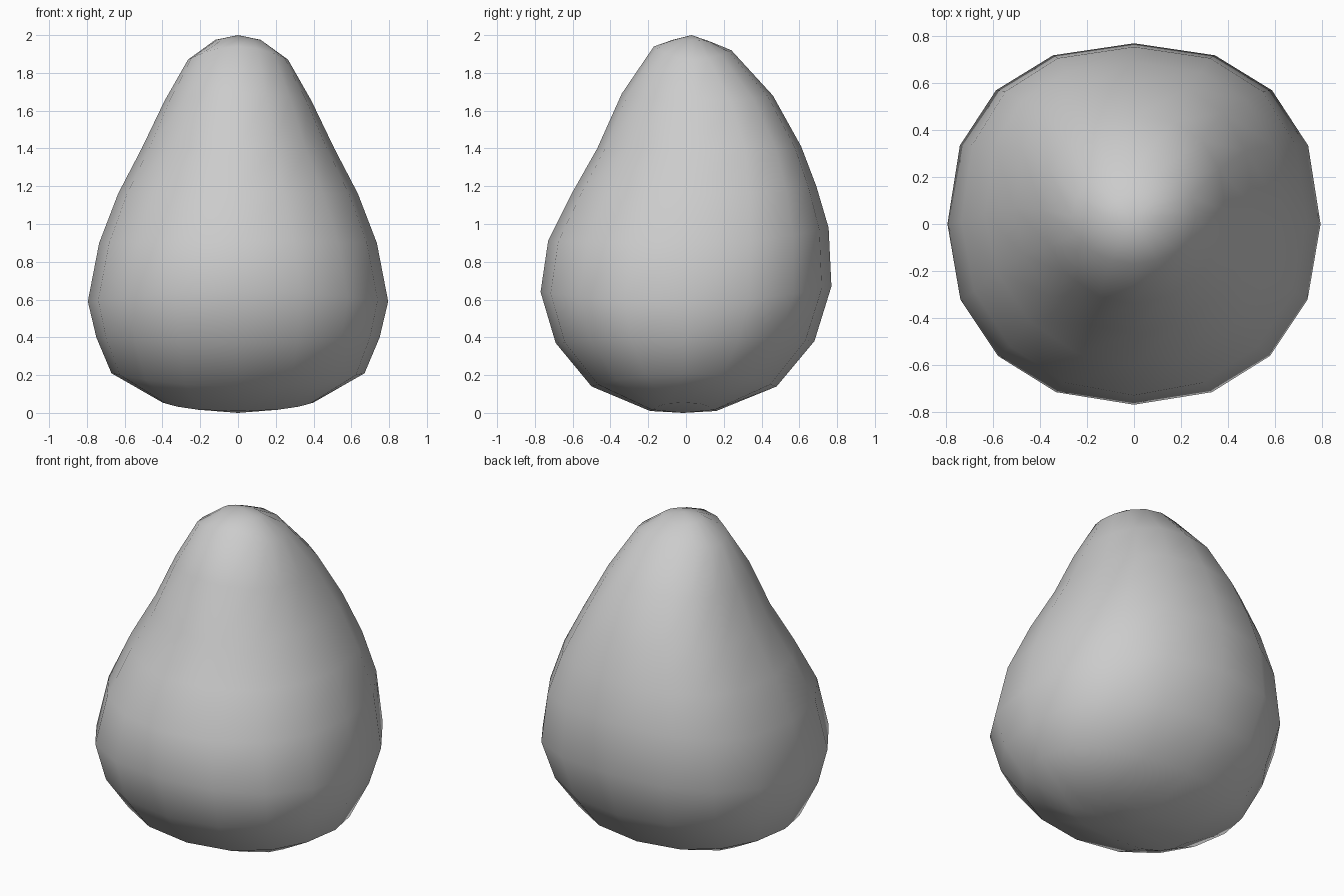
import bpy, bmesh
from math import sin, cos, pi

if "Cube" in bpy.data.objects:
    bpy.data.objects.remove(bpy.data.objects["Cube"])

SEGMENTS = 16

# Tilted rings, bottom to top:
# front y, front z, back y, back z, half width, side z, roundness front, roundness back
RINGS = [
    (-0.19, 0.01, 0.16, 0.01, 0.40, 0.055, 3.0, 3.0),
    (-0.50, 0.14, 0.48, 0.14, 0.67, 0.21, 2.2, 2.2),
    (-0.69, 0.37, 0.68, 0.38, 0.75, 0.40, 2.2, 2.2),
    (-0.77, 0.64, 0.77, 0.67, 0.795, 0.59, 2.2, 2.3),
    (-0.73, 0.91, 0.755, 0.98, 0.735, 0.90, 2.1, 2.35),
    (-0.60, 1.17, 0.69, 1.20, 0.635, 1.16, 2.0, 2.4),
    (-0.47, 1.40, 0.61, 1.41, 0.51, 1.40, 1.95, 2.4),
    (-0.34, 1.69, 0.46, 1.68, 0.39, 1.65, 2.0, 2.3),
    (-0.17, 1.94, 0.24, 1.92, 0.265, 1.87, 2.0, 2.1),
    (-0.07, 1.975, 0.13, 1.965, 0.12, 1.975, 2.0, 2.0),
]


def spow(value, power):
    return (1 if value >= 0 else -1) * abs(value) ** power


def add_ring(bm, fy, fz, by, bz, width, side_z, round_f, round_b):
    mid = (fy + by) / 2
    depth = (by - fy) / 2
    verts = []
    for i in range(SEGMENTS):
        a = 2 * pi * i / SEGMENTS
        c, s = cos(a), sin(a)
        back = s > 0
        p = 2 / (round_b if back else round_f)
        z = side_z + ((bz if back else fz) - side_z) * s * s
        verts.append(bm.verts.new((width * spow(c, p), mid + depth * spow(s, p), z)))
    return verts


# Pear body: rings joined with quads, closed with fans
bm = bmesh.new()
rings = [add_ring(bm, *r) for r in RINGS]
bottom = bm.verts.new((0, -0.015, 0.0))
top = bm.verts.new((0, 0.03, 2.0))
for i in range(SEGMENTS):
    j = (i + 1) % SEGMENTS
    for lo, hi in zip(rings, rings[1:]):
        bm.faces.new((lo[i], lo[j], hi[j], hi[i]))
    bm.faces.new((bottom, rings[0][j], rings[0][i]))
    bm.faces.new((top, rings[-1][i], rings[-1][j]))
bmesh.ops.recalc_face_normals(bm, faces=bm.faces)
for f in bm.faces:
    f.smooth = True

mesh = bpy.data.meshes.new("pear_body")
bm.to_mesh(mesh)
bm.free()
bpy.context.collection.objects.link(bpy.data.objects.new("pear_body", mesh))
